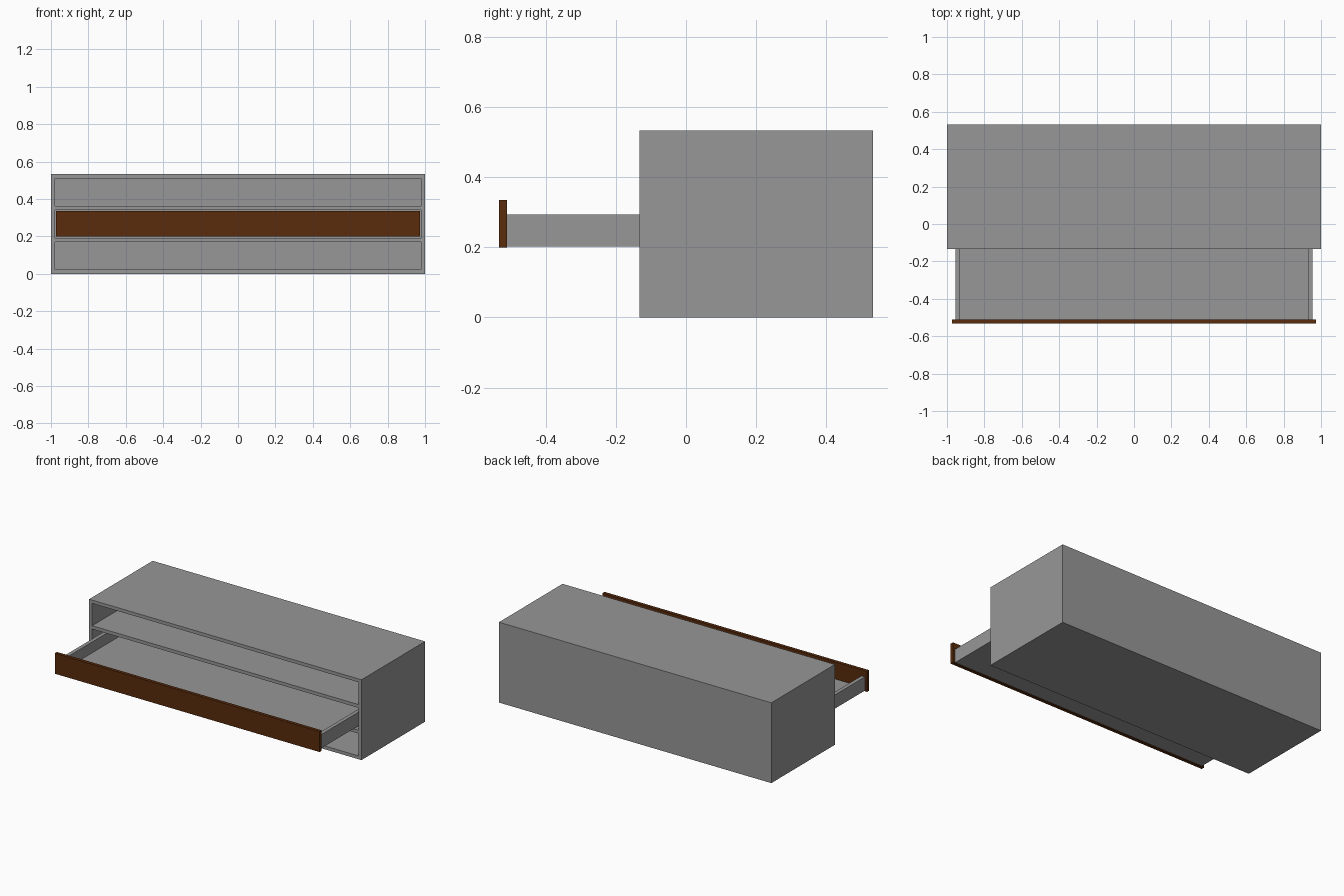
import bpy, bmesh

if "Cube" in bpy.data.objects:
    bpy.data.objects.remove(bpy.data.objects["Cube"])


def material(name, rgb):
    m = bpy.data.materials.new(name)
    m.diffuse_color = (*rgb, 1.0)
    m.use_nodes = True
    m.node_tree.nodes["Principled BSDF"].inputs["Base Color"].default_value = m.diffuse_color
    return m


grey = material("grey_paint", (0.31, 0.31, 0.31))
brown = material("dark_brown_wood", (0.10, 0.025, 0.004))


def make_object(name, bm, mat):
    bmesh.ops.recalc_face_normals(bm, faces=bm.faces)
    me = bpy.data.meshes.new(name)
    bm.to_mesh(me)
    bm.free()
    me.materials.append(mat)
    ob = bpy.data.objects.new(name, me)
    bpy.context.collection.objects.link(ob)
    return ob


def box(name, x, y, z, mat):
    """Box spanning the (low, high) pairs x, y, z."""
    bm = bmesh.new()
    bmesh.ops.create_cube(bm, size=1.0)
    for v in bm.verts:
        v.co = [r[0] if c < 0 else r[1] for c, r in zip(v.co, (x, y, z))]
    return make_object(name, bm, mat)


def cut(target, cutter):
    """Subtract a helper box and remove it."""
    mod = target.modifiers.new("cut", 'BOOLEAN')
    mod.operation = 'DIFFERENCE'
    mod.solver = 'EXACT'
    mod.object = cutter
    bpy.context.view_layer.objects.active = target
    bpy.ops.object.modifier_apply(modifier=mod.name)
    bpy.data.objects.remove(cutter)


T = 0.0222                      # board thickness
H = 0.5333                      # cabinet height
FRONT, BACK = -0.1333, 0.5333   # cabinet depth
BAY = (H - 4 * T) / 3           # height of each bay

# Cabinet with three open bays
cabinet = box("cabinet", (-1, 1), (FRONT, BACK), (0, H), grey)
for i in range(3):
    z0 = T + i * (BAY + T)
    cut(cabinet, box("bay_cutter", (-1 + T, 1 - T), (FRONT - 0.1, BACK - T),
                     (z0, z0 + BAY), grey))

# Middle drawer, pulled out: open-topped tray
DF, DB = -0.511, 0.10
tray = box("drawer_tray", (-0.955, 0.955), (DF, DB), (0.203, 0.294), grey)
cut(tray, box("tray_cutter", (-0.93, 0.93), (DF - 0.1, DB - T),
              (0.222, 0.4), grey))

# Drawer front panel
box("drawer_front", (-0.972, 0.972), (-0.5333, DF), (0.199, 0.335), brown)
